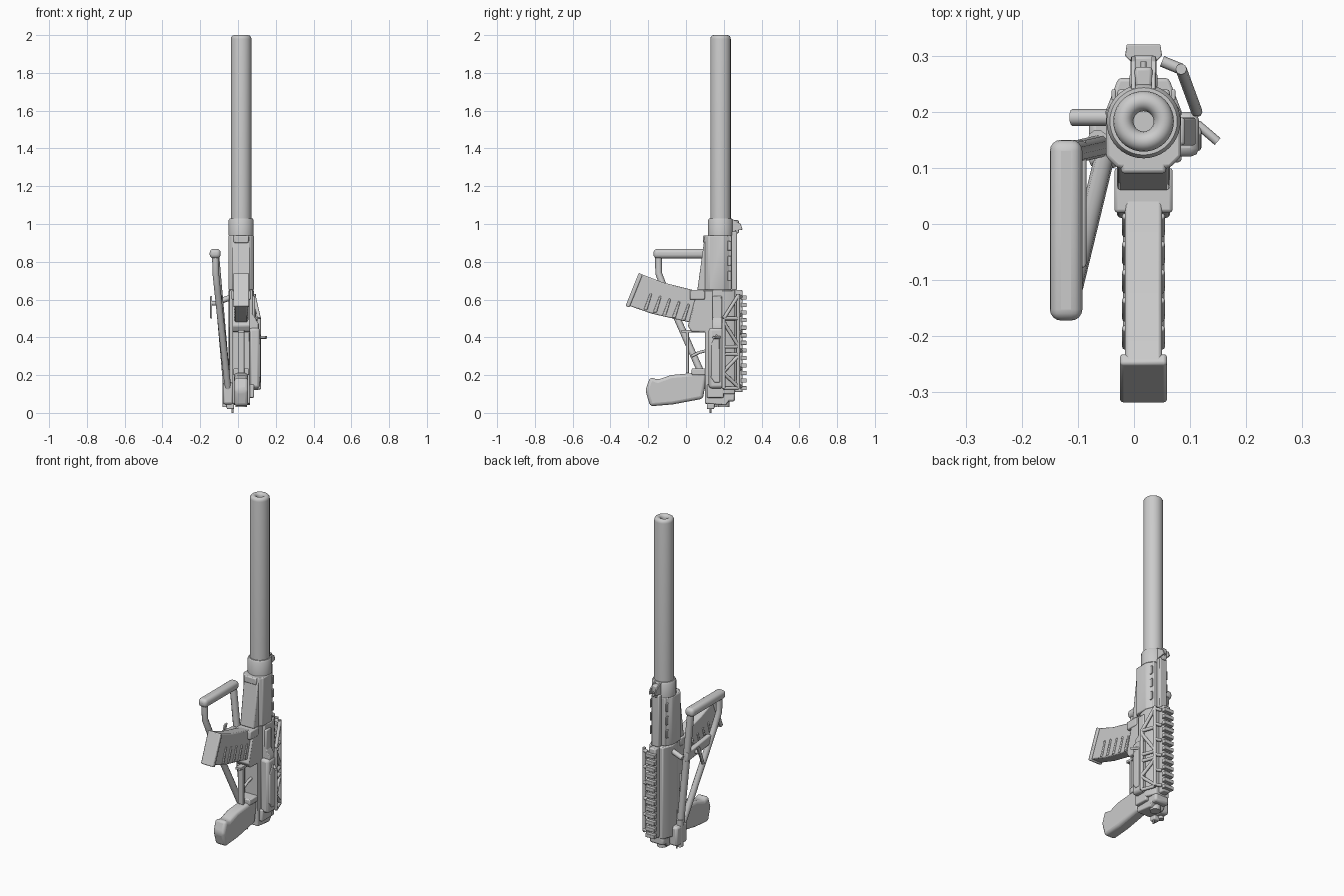
import bpy, bmesh, math
from mathutils import Vector

cube = bpy.data.objects.get("Cube")
if cube:
    bpy.data.objects.remove(cube, do_unlink=True)

material = bpy.data.materials.new("plain grey")
material.use_nodes = True
grey = (.6, .6, .6, 1)
material.diffuse_color = grey
material.node_tree.nodes["Principled BSDF"].inputs["Base Color"].default_value = grey

# Shared levels: barrel axis, body half width, belly and spine depth, heights
AXIS_X, AXIS_Y = .017, .183
HALF = .047
BELLY, SPINE = .1, .24
WELL, JOINT, LIP = .43, .65, .94


def finish(name, bm, bevel=0, segments=2):
    bmesh.ops.recalc_face_normals(bm, faces=bm.faces)
    mesh = bpy.data.meshes.new(name)
    bm.to_mesh(mesh)
    bm.free()
    mesh.materials.append(material)
    part = bpy.data.objects.new(name, mesh)
    bpy.context.collection.objects.link(part)
    if bevel:
        modifier = part.modifiers.new("rounded edges", "BEVEL")
        modifier.width = bevel
        modifier.segments = segments
        modifier.limit_method = "ANGLE"
    bpy.ops.object.select_all(action="DESELECT")
    part.select_set(True)
    bpy.context.view_layer.objects.active = part
    bpy.ops.object.shade_smooth_by_angle(angle=math.radians(35))


def extrude(name, outline, offset, bevel, segments=2):
    bm = bmesh.new()
    face = bm.faces.new([bm.verts.new(point) for point in outline])
    result = bmesh.ops.extrude_face_region(bm, geom=[face])["geom"]
    moved = [item for item in result if isinstance(item, bmesh.types.BMVert)]
    bmesh.ops.translate(bm, verts=moved, vec=offset)
    finish(name, bm, bevel, segments)


def slab(name, half, outline, x=AXIS_X, bevel=.006, segments=2):
    """Side outline in (y, z), given thickness evenly about x."""
    extrude(name, [(x - half, y, z) for y, z in outline], (2 * half, 0, 0), bevel, segments)


def box(name, half, depth, height, x=AXIS_X, bevel=.006, segments=2):
    (front, back), (low, high) = depth, height
    outline = [(front, low), (back, low), (back, high), (front, high)]
    slab(name, half, outline, x, bevel, segments)


def mirrored(name, half_outline, height, bevel=.006):
    """Plan outline in (distance from axis, y), mirrored and raised."""
    low, high = height
    right = [(AXIS_X + d, y, low) for d, y in half_outline]
    left = [(AXIS_X - d, y, low) for d, y in reversed(half_outline)]
    extrude(name, right + left, (0, 0, high - low), bevel)


def tube(name, points, radius, roundness=2):
    curve = bpy.data.curves.new(name, "CURVE")
    curve.dimensions = "3D"
    curve.bevel_depth = radius
    curve.bevel_resolution = roundness
    curve.use_fill_caps = True
    curve.materials.append(material)
    spline = curve.splines.new("POLY")
    spline.points.add(len(points) - 1)
    for target, point in zip(spline.points, points):
        target.co = (*point, 1)
    bpy.context.collection.objects.link(bpy.data.objects.new(name, curve))


def lathe(name, profile, sides=40):
    """Turn a (radius, height) profile about the barrel axis."""
    bm = bmesh.new()
    angles = [math.tau * i / sides for i in range(sides)]
    rings = [[bm.verts.new((AXIS_X + r * math.cos(a), AXIS_Y + r * math.sin(a), z))
              for a in angles] for r, z in profile]
    for lower, upper in zip(rings, rings[1:]):
        for i in range(sides):
            bm.faces.new((lower[i - 1], lower[i], upper[i], upper[i - 1]))
    bm.faces.new(rings[0])
    bm.faces.new(rings[-1])
    finish(name, bm)


# Long muzzle tube with a rounded, dished mouth, and its collar
mouth_steps = [math.pi * step / 8 for step in range(9)]
mouth = [(.036 + .018 * math.cos(a), 1.98 + .02 * math.sin(a)) for a in mouth_steps]
lathe("muzzle_tube", [(.054, .9)] + mouth + [(.018, 1.9)])
lathe("muzzle_collar", [(.055, .93), (.066, LIP), (.066, 1.02), (.06, 1.03)])

# Handguard: tapered core, wide shell, front frame, rear strip with vent rims
slab("handguard", HALF, [(.06, JOINT), (SPINE, JOINT), (SPINE, LIP), (BELLY, LIP)])
mirrored("handguard_shell", [(HALF, BELLY), (.067, .12), (.067, .2), (.04, SPINE)], (JOINT, LIP))
box("handguard_front_frame", .04, (.09, .12), (.9, LIP))
box("gas_tube_cover", .025, (SPINE, .27), (JOINT, .96))
for index in range(3):
    vent = .7 + .08 * index
    for direction in (-1, 1):
        box("vent_rim", .004, (.22, SPINE), (vent, vent + .05), AXIS_X + direction * .053, .003)

# Front sight: block, paired ears and post
box("front_sight_base", HALF / 3, (SPINE, .28), (.95, 1.02))
for direction in (-1, 1):
    ear = [(SPINE, .96), (.3, .97), (.29, 1), (SPINE, 1.03)]
    slab("front_sight_ear", .004, ear, AXIS_X + direction * .018, .002)
tube("front_sight_post", [(AXIS_X, SPINE, .98), (AXIS_X, .29, .98)], .005)

# Receiver with slanted magazine well
slab("receiver", HALF, [(BELLY, .05), (.21, .04), (SPINE, .08), (SPINE, JOINT), (.06, JOINT),
                        (.01, .46), (.03, WELL), (BELLY, WELL)])
mirrored("upper_receiver", [(.06, .14), (.068, .2), (.045, .26)], (BELLY, JOINT))
box("magazine_well_lip", .052, (.02, BELLY), (.6, JOINT))
box("receiver_end", HALF, (.12, .26), (.06, .11), bevel=.012)
tube("end_cap", [(AXIS_X, .2, .03), (AXIS_X, .2, .08)], .03, 4)
box("sling_loop", .02, (.11, .15), (.02, .05), -.04)
tube("end_pin", [(-.03, .13, 0), (-.03, .13, .05)], .005)

# Top rail with evenly spaced teeth
box("rail_body", .023, (.25, .3), (.11, JOINT))
for index in range(13):
    low = .12 + .04 * index
    mirrored("rail_tooth", [(.023, .29), (.033, .3), (.03, .32)], (low, low + .022), .002)

# Open side bracket sloping from the rail down to the flank
crest, shoulder, flank = Vector((.05, .29, 0)), Vector((.084, .276, 0)), Vector((.112, .2, 0))


def bracket_bar(name, start, start_height, end, end_height):
    up = Vector((0, 0, 1))
    tube(name, [start + up * start_height, end + up * end_height], .01)


bracket_bar("bracket_upright", shoulder, .13, shoulder, .63)
bracket_bar("bracket_upright", flank, .13, flank, .5)
for height in (.13, .31, .35, .5):
    bracket_bar("bracket_rung", shoulder, height, flank, height)
for start, end in ((.14, .21), (.3, .22), (.36, .48), (.62, .5)):
    bracket_bar("bracket_brace", shoulder, start, flank, end)
for index in range(6):
    height = .14 + .095 * index
    bracket_bar("bracket_arm", crest, height, shoulder, height)

# Flank housing, ramp and bolt handle
box("flank_rail", .028, (.12, .2), (.13, .45), .088, .015)
ramp = [(.06, WELL), (.11, WELL), (.11, .47), (.07, .54), (.06, .54)]
extrude("flank_ramp", [(x, .14, z) for x, z in ramp], (0, .05, 0), .006)
slab("flank_cover", .01, [(.13, .19), (.15, .16), (.18, .16), (.18, .4), (.16, .42), (.13, .36)], .11)
box("flank_strip", .008, (.14, .19), (.48, .62), .083)
tube("bolt_handle", [(.08, .19, .4), (.115, .176, .4), (.149, .147, .4)], .008)
box("selector_block", .013, (.11, .2), (.08, .15), .072)

# Curved magazine with base plate and pressed ribs
slab("magazine", .033, [(.08, .64), (-.12, .69), (-.25, .74), (-.31, .57), (-.18, .525), (.06, .47)])
slab("magazine_base", .042, [(-.23, .73), (-.25, .742), (-.32, .566), (-.3, .557)])
for index in range(5):
    y, z = -.225 + .05 * index, .545 - .014 * index
    rib = [(y, z), (y + .02, z), (y + .045, z + .085), (y + .035, z + .09)]
    slab("magazine_rib", .038, rib, bevel=.004)

# Pistol grip with flared heel, trigger and guard
slab("pistol_grip", .037, [(-.19, .19), (-.215, .12), (-.19, .035), (-.07, .045), (.09, .075),
                           (.11, .2), (.08, .215), (-.08, .2), (-.15, .175)], bevel=.022, segments=3)
box("grip_collar", .042, (.03, .13), (.2, .235))
box("guard_bar", .017, (-.025, BELLY), (.425, .44), bevel=.002)
box("guard_front", .017, (0, .015), (.21, WELL), bevel=.002)
tube("trigger", [(AXIS_X, .11, .33), (AXIS_X, .07, .32), (AXIS_X, .03, .3)], .008)

# Folded stock: butt pad, two struts, bridge, clip, latch and hinge
box("butt_pad", .029, (-.172, .15), (.818, .868), -.121, .02, 4)
lower_strut = [(-.12, -.145, .84), (-.118, -.145, .74), (-.108, -.11, .645), (-.05, .13, BELLY)]
tube("stock_lower_strut", lower_strut, .018, 3)
tube("stock_upper_strut", [(-.12, .125, .84), (-.055, .14, BELLY)], .02, 3)
slab("stock_bridge", .015, [(.15, .545), (.15, .6), (-.08, .625), (-.06, .57)], -BELLY)
slab("stock_clip", .005, [(BELLY, .62), (.075, .62), (.03, .5), (.05, .5)], -.142, .003)
tube("clip_pivot", [(-.14, .07, .58), (-BELLY, .07, .58)], .012)
tube("stock_latch", [(-.11, .19, .585), (-.03, .19, .615)], .015, 4)
box("stock_hinge", .028, (BELLY, .2), (.045, .16), -.052, .012)
tube("hinge_pin", [(-.065, .15, .03), (-.065, .15, .19)], .018, 3)
